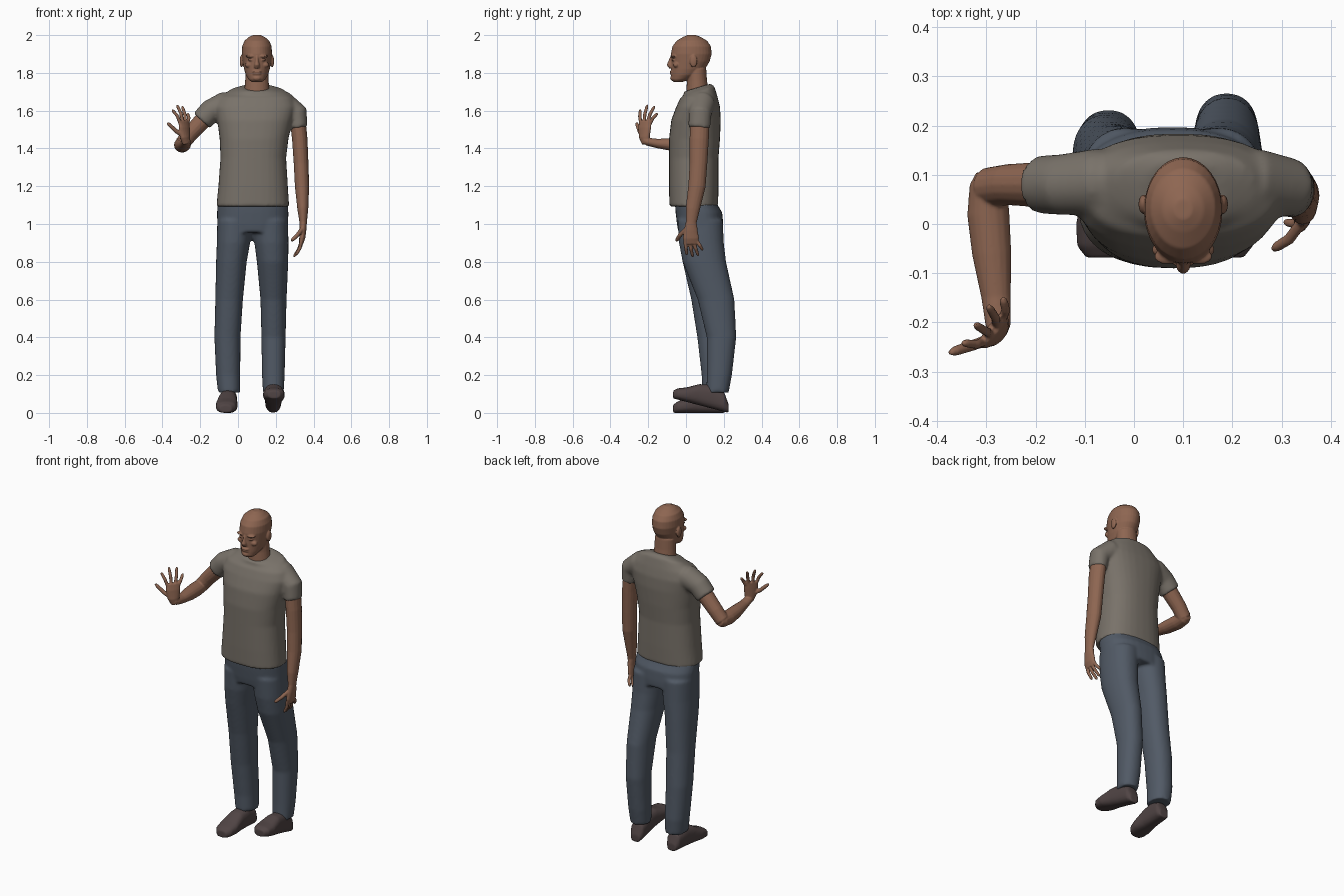
import bpy, bmesh, math
from mathutils import Vector, Matrix


def material(name, rgb):
    m = bpy.data.materials.new(name)
    m.diffuse_color = (*rgb, 1)
    return m


SKIN = material("brown skin", (0.27, 0.132, 0.083))
SHIRT = material("grey cotton", (0.19, 0.168, 0.142))
DENIM = material("blue denim", (0.083, 0.102, 0.132))
LEATHER = material("dark leather", (0.08, 0.058, 0.058))


def loft(bm, rings, n=24, power=2.0):
    """Rings are (centre, u, v): u and v are the half-axis vectors."""
    loops = []
    for c, u, v in rings:
        loop = []
        for i in range(n):
            a = 2 * math.pi * i / n
            ca, sa = math.cos(a), math.sin(a)
            p = c + u * math.copysign(abs(ca) ** (2 / power), ca) \
                  + v * math.copysign(abs(sa) ** (2 / power), sa)
            loop.append(bm.verts.new(p))
        loops.append(loop)
    faces = [bm.faces.new(loops[0][::-1]), bm.faces.new(loops[-1])]
    for a, b in zip(loops, loops[1:]):
        for i in range(n):
            j = (i + 1) % n
            faces.append(bm.faces.new((a[i], a[j], b[j], b[i])))
    bmesh.ops.recalc_face_normals(bm, faces=faces)


def slices(bm, rows, power=2.0, tilt=0.0):
    """Horizontal rings: (z, centre x, half width, front y, back y)."""
    last = len(rows) - 1
    loft(bm, [(Vector((cx, (f + b) / 2, z)), Vector((rx, 0, 0)),
               Vector((0, (b - f) / 2, tilt * (b - f) / 2 if i >= last - 1 else 0)))
              for i, (z, cx, rx, f, b) in enumerate(rows)], 32, power)


def tube(bm, points, side=(1, 0, 0), n=16):
    """Rings across a path: (x, y, z, radius along side, other radius)."""
    cs = [Vector(p[:3]) for p in points]
    rings = []
    for i, p in enumerate(points):
        t = (cs[min(i + 1, len(cs) - 1)] - cs[max(i - 1, 0)]).normalized()
        u = Vector(side)
        u = (u - t * u.dot(t)).normalized()
        rings.append((cs[i], u * p[3], t.cross(u) * p[-1]))
    loft(bm, rings, n)


def blob(bm, centre, radii):
    bmesh.ops.create_uvsphere(bm, u_segments=20, v_segments=12, radius=1,
                              matrix=Matrix.Translation(centre) @ Matrix.Diagonal((*radii, 1)))


def finger(bm, base, tip, r=0.0095, bend=(0, 0, 0)):
    a, b = Vector(base), Vector(tip)
    mid = (a + b) / 2 + Vector(bend)
    end = b + (b - mid).normalized() * 0.003
    tube(bm, [(*a, r), (*mid, r), (*(mid.lerp(b, 0.8)), r * 0.9), (*end, r * 0.5)],
         side=(0.5, 0.6, 0.1), n=10)


def finish(bm, name, mat, voxel, smooth):
    """Fuse overlapping volumes into one smooth skin."""
    me = bpy.data.meshes.new(name)
    bm.to_mesh(me)
    bm.free()
    me.materials.append(mat)
    ob = bpy.data.objects.new(name, me)
    bpy.context.collection.objects.link(ob)
    r = ob.modifiers.new("fuse", 'REMESH')
    r.mode = 'VOXEL'
    r.voxel_size = voxel
    r.use_smooth_shade = True
    s = ob.modifiers.new("soften", 'SMOOTH')
    s.factor = 0.5
    s.iterations = smooth
    return ob


# Head with neck, face and ears
bm = bmesh.new()
X = 0.1
slices(bm, [(1.752, X, 0.028, -0.066, -0.02), (1.765, X, 0.044, -0.079, 0.02),
            (1.79, X, 0.059, -0.079, 0.07), (1.82, X, 0.068, -0.078, 0.1),
            (1.86, X, 0.075, -0.078, 0.125), (1.90, X, 0.080, -0.080, 0.136),
            (1.94, X, 0.078, -0.072, 0.132), (1.97, X, 0.066, -0.050, 0.112),
            (1.99, X, 0.042, -0.016, 0.078), (2.001, X, 0.018, 0.01, 0.05)])
tube(bm, [(X, 0.062, 1.64, 0.075, 0.065), (X, 0.06, 1.71, 0.066, 0.058),
          (X, 0.058, 1.76, 0.062, 0.053), (X, 0.055, 1.82, 0.06, 0.052)], n=24)
tube(bm, [(X, -0.07, 1.888, 0.009, 0.012), (X, -0.078, 1.865, 0.009, 0.014),
          (X, -0.084, 1.842, 0.015, 0.018), (X, -0.078, 1.828, 0.015, 0.012)])
blob(bm, (X, -0.078, 1.806), (0.026, 0.009, 0.006))
blob(bm, (X, -0.076, 1.795), (0.023, 0.009, 0.006))
blob(bm, (X, -0.070, 1.772), (0.022, 0.014, 0.014))
for s in (-1, 1):
    blob(bm, (X + s * 0.032, -0.066, 1.888), (0.028, 0.016, 0.008))
    blob(bm, (X + s * 0.032, -0.066, 1.868), (0.015, 0.010, 0.006))
    blob(bm, (X + s * 0.042, -0.052, 1.842), (0.022, 0.016, 0.015))
    blob(bm, (X + s * 0.081, 0.040, 1.862), (0.010, 0.020, 0.033))
finish(bm, "head", SKIN, 0.004, 2)

# T-shirt: body and two short sleeves
bm = bmesh.new()
slices(bm, [(1.092, 0.078, 0.193, -0.088, 0.170), (1.2, 0.080, 0.184, -0.090, 0.172),
            (1.35, 0.081, 0.174, -0.090, 0.172), (1.45, 0.085, 0.182, -0.090, 0.180),
            (1.55, 0.090, 0.200, -0.078, 0.184), (1.62, 0.092, 0.215, -0.052, 0.180),
            (1.67, 0.095, 0.195, -0.028, 0.168), (1.705, 0.1, 0.145, -0.012, 0.150),
            (1.722, 0.1, 0.082, -0.012, 0.130)], power=2.4, tilt=0.3)
tube(bm, [(0.15, 0.09, 1.63, 0.06), (0.25, 0.085, 1.632, 0.068),
          (0.312, 0.075, 1.585, 0.060, 0.058), (0.322, 0.07, 1.508, 0.058, 0.046)],
     side=(0, 1, 0), n=24)
tube(bm, [(0.05, 0.09, 1.63, 0.06), (-0.08, 0.085, 1.63, 0.068),
          (-0.145, 0.08, 1.598, 0.062), (-0.192, 0.08, 1.547, 0.059)],
     side=(0, 1, 0), n=24)
finish(bm, "t_shirt", SHIRT, 0.009, 5)

# Trousers: hips and two legs
bm = bmesh.new()
slices(bm, [(0.955, 0.078, 0.180, -0.040, 0.196), (1.0, 0.078, 0.188, -0.048, 0.197),
            (1.06, 0.078, 0.189, -0.055, 0.192), (1.1, 0.078, 0.187, -0.058, 0.168),
            (1.14, 0.078, 0.175, -0.058, 0.155)], power=2.4)
slices(bm, [(0.108, 0.187, 0.055, 0.108, 0.226), (0.2, 0.187, 0.060, 0.110, 0.243),
            (0.4, 0.188, 0.064, 0.110, 0.266), (0.6, 0.188, 0.069, 0.062, 0.256),
            (0.8, 0.183, 0.083, -0.018, 0.212), (0.9, 0.177, 0.090, -0.037, 0.200),
            (1.02, 0.17, 0.095, -0.045, 0.195)], power=2.2)
slices(bm, [(0.108, -0.047, 0.059, 0.085, 0.226), (0.2, -0.052, 0.064, 0.083, 0.232),
            (0.4, -0.056, 0.069, 0.060, 0.222), (0.6, -0.047, 0.073, 0.028, 0.205),
            (0.8, -0.035, 0.081, -0.018, 0.200), (0.9, -0.024, 0.088, -0.037, 0.198),
            (1.02, -0.015, 0.095, -0.045, 0.195)], power=2.2)
finish(bm, "trousers", DENIM, 0.009, 4)

# Shoes: rings from heel to toe; the left one rests on its heel
SHOE = [(0.205, 0.028, 0.045), (0.185, 0.042, 0.10), (0.12, 0.046, 0.125), (0.06, 0.050, 0.112),
        (0.0, 0.058, 0.078), (-0.045, 0.052, 0.060), (-0.068, 0.032, 0.042)]
for name, cx, turn, rise, shift in (("right_shoe", -0.052, 0.08, 0.0, 0.0),
                                    ("left_shoe", 0.188, -0.02, 0.28, 0.02)):
    bm = bmesh.new()
    rings = []
    for y, w, h in SHOE:
        lift = rise * (0.205 - y)
        yy = y + shift * (y + 0.07) / 0.27
        rings.append((Vector((cx + turn * (y - 0.1), yy, lift + h / 2)),
                      Vector((w, 0, 0)), Vector((0, 0, h / 2))))
    loft(bm, rings, 24, 2.6)
    finish(bm, name, LEATHER, 0.006, 3)

# Right arm, bent forward with a raised open hand
bm = bmesh.new()
tube(bm, [(-0.10, 0.08, 1.61, 0.045), (-0.19, 0.08, 1.545, 0.046),
          (-0.255, 0.08, 1.475, 0.042), (-0.295, 0.075, 1.425, 0.040),
          (-0.308, 0.074, 1.410, 0.025)], side=(0, 1, 0))
tube(bm, [(-0.297, 0.105, 1.425, 0.024), (-0.296, 0.08, 1.422, 0.038),
          (-0.296, 0.02, 1.418, 0.043, 0.040), (-0.289, -0.06, 1.420, 0.040, 0.036),
          (-0.280, -0.15, 1.426, 0.030, 0.025), (-0.276, -0.205, 1.436, 0.026, 0.021),
          (-0.276, -0.225, 1.445, 0.018, 0.016)])
across = Vector((0.62, 0.78, 0))
tube(bm, [(-0.276, -0.213, 1.425, 0.022, 0.018), (-0.280, -0.220, 1.46, 0.034, 0.020),
          (-0.284, -0.219, 1.51, 0.042, 0.017), (-0.287, -0.215, 1.545, 0.040, 0.012)],
     side=across)
for k, tip in ((-0.031, (-0.347, -0.242, 1.603)), (-0.010, (-0.322, -0.205, 1.628)),
               (0.011, (-0.295, -0.168, 1.622)), (0.031, (-0.266, -0.152, 1.584))):
    finger(bm, Vector((-0.286, -0.215, 1.53)) + across * k, tip, bend=(0.006, -0.004, 0.004))
finger(bm, (-0.285, -0.232, 1.463), (-0.372, -0.261, 1.534), 0.0115, (0, 0, -0.006))
finish(bm, "right_arm", SKIN, 0.004, 2)

# Left arm, hanging at the side with a relaxed hand
bm = bmesh.new()
tube(bm, [(0.312, 0.075, 1.59, 0.042, 0.052), (0.327, 0.070, 1.45, 0.041, 0.051),
          (0.334, 0.066, 1.32, 0.039, 0.047), (0.339, 0.058, 1.2, 0.038, 0.046),
          (0.343, 0.036, 1.08, 0.029, 0.038), (0.345, 0.028, 1.01, 0.020, 0.029),
          (0.344, 0.026, 0.97, 0.018, 0.036), (0.340, 0.026, 0.925, 0.016, 0.043),
          (0.334, 0.027, 0.895, 0.011, 0.040)])
for k, tip in ((-0.032, (0.308, 0.004, 0.838)), (-0.011, (0.297, 0.036, 0.828)),
               (0.011, (0.302, 0.064, 0.834)), (0.032, (0.318, 0.087, 0.864))):
    finger(bm, (0.335, 0.027 + k, 0.91), tip, bend=(0.007, 0, 0))
finger(bm, (0.338, 0.000, 0.972), (0.284, -0.050, 0.912), 0.0115, (0.004, -0.006, 0))
finish(bm, "left_arm", SKIN, 0.004, 2)
